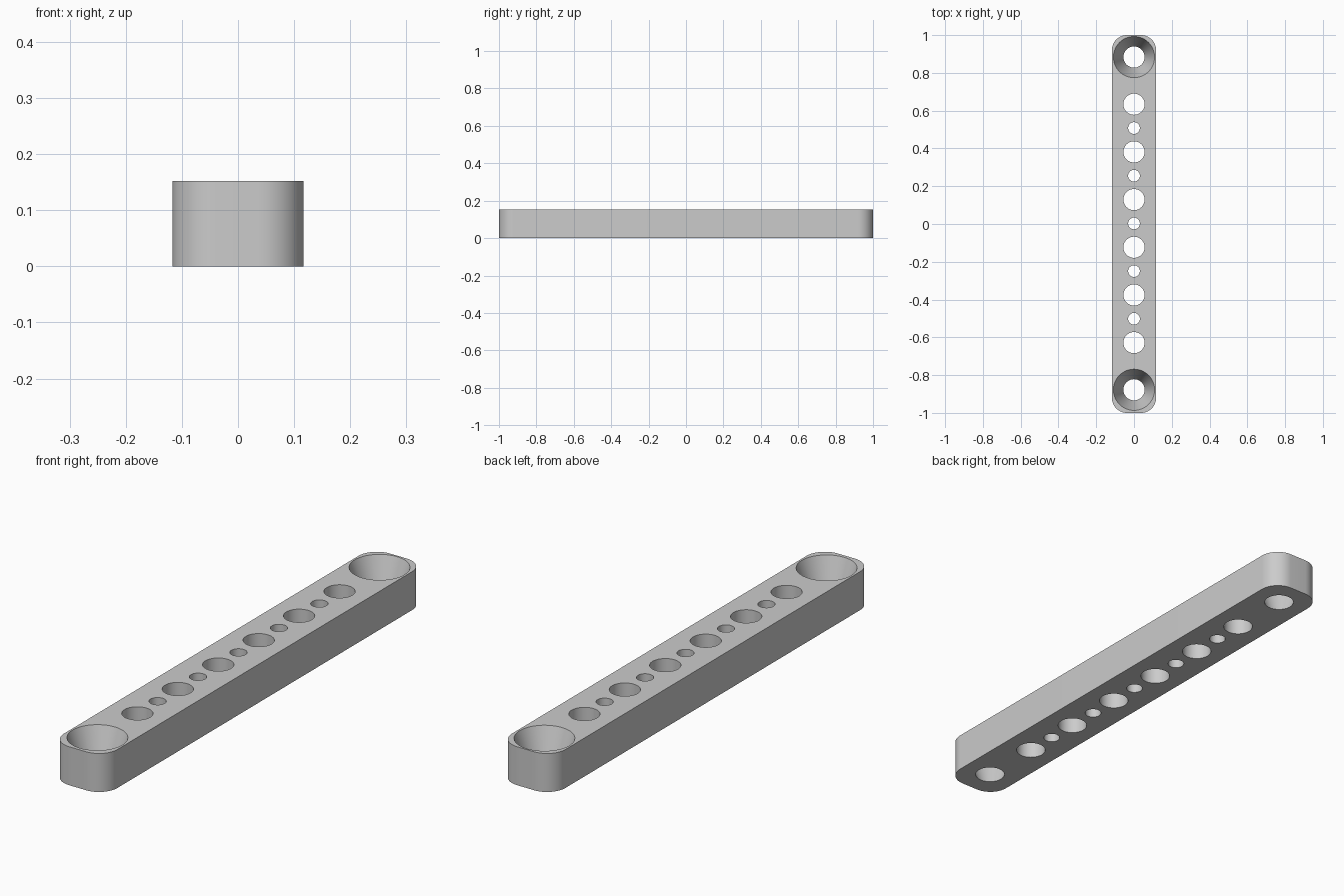
import bpy, bmesh, math
from mathutils import Matrix

cube = bpy.data.objects.get("Cube")
if cube:
    bpy.data.objects.remove(cube, do_unlink=True)

HALF_W, HALF_L, HEIGHT, CORNER = 0.117, 1.0, 0.152, 0.08
PITCH, OFFSET = 0.2525, 0.003
BIG, SMALL, SINK = 0.056, 0.031, 0.109
STEPS = 16

grey = bpy.data.materials.new("plain grey")
grey.use_nodes = True
colour = (0.6, 0.6, 0.6, 1)
grey.diffuse_color = colour
grey.node_tree.nodes["Principled BSDF"].inputs["Base Color"].default_value = colour


def make_object(name, bm):
    mesh = bpy.data.meshes.new(name)
    bm.to_mesh(mesh)
    bm.free()
    obj = bpy.data.objects.new(name, mesh)
    bpy.context.collection.objects.link(obj)
    mesh.materials.append(grey)
    return obj


# Bar: rounded rectangle pulled up to its height
bm = bmesh.new()
outline = []
for quarter, (sx, sy) in enumerate([(1, 1), (-1, 1), (-1, -1), (1, -1)]):
    for i in range(STEPS + 1):
        a = (quarter + i / STEPS) * math.pi / 2
        outline.append(bm.verts.new((sx * (HALF_W - CORNER) + CORNER * math.cos(a),
                                     sy * (HALF_L - CORNER) + CORNER * math.sin(a), 0)))
base = bm.faces.new(outline)
top = bmesh.ops.extrude_face_region(bm, geom=[base])
bmesh.ops.translate(bm, vec=(0, 0, HEIGHT),
                    verts=[v for v in top["geom"] if isinstance(v, bmesh.types.BMVert)])
bmesh.ops.recalc_face_normals(bm, faces=bm.faces)
bar = make_object("drilled_bar", bm)

# Hole cutters: straight holes along the middle, tapered ones at the ends
bm = bmesh.new()


def add_cutter(y, low, high):
    margin = 0.02
    slope = (high - low) / HEIGHT * margin
    bmesh.ops.create_cone(bm, cap_ends=True, segments=64,
                          radius1=low - slope, radius2=high + slope,
                          depth=HEIGHT + 2 * margin,
                          matrix=Matrix.Translation((0, y + OFFSET, HEIGHT / 2)))


for k in range(-5, 6):
    radius = BIG if k % 2 else SMALL
    add_cutter(k * PITCH / 2, radius, radius)
for side in (-1, 1):
    add_cutter(side * 3.5 * PITCH - side * 0.003, BIG, SINK)
cutter = make_object("hole_cutter", bm)
cutter.hide_render = True

# Cut the holes and tidy up
cut = bar.modifiers.new("holes", "BOOLEAN")
cut.operation = "DIFFERENCE"
cut.solver = "EXACT"
cut.object = cutter
bpy.ops.object.select_all(action="DESELECT")
bar.select_set(True)
bpy.context.view_layer.objects.active = bar
bpy.ops.object.modifier_apply(modifier=cut.name)
bpy.data.objects.remove(cutter, do_unlink=True)
bpy.ops.object.shade_smooth_by_angle(angle=math.radians(30))
